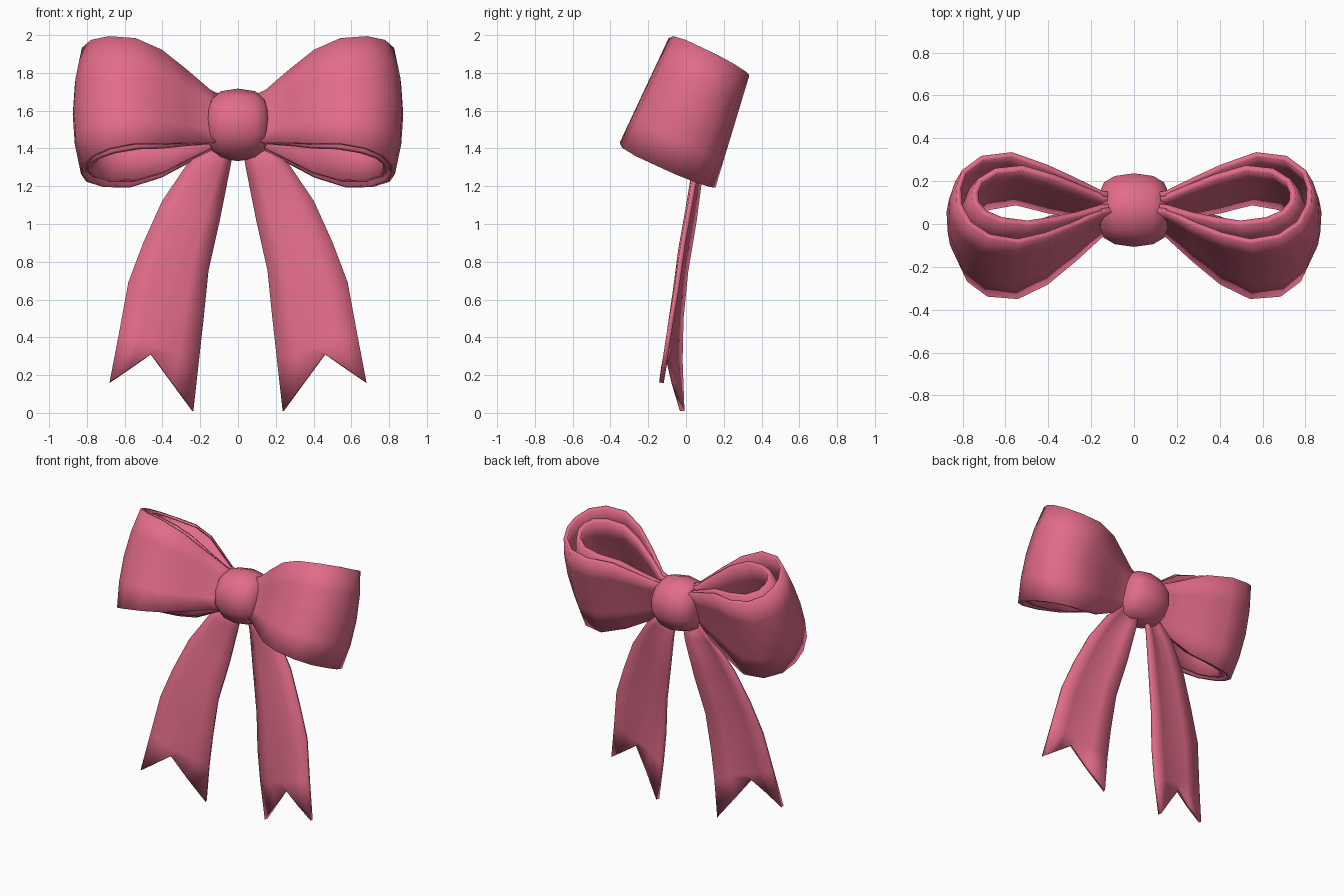
import bpy, bmesh, math
from mathutils import Vector

if "Cube" in bpy.data.objects:
    bpy.data.objects.remove(bpy.data.objects["Cube"])

pink = bpy.data.materials.new("rose pink")
pink.diffuse_color = (0.76, 0.15, 0.25, 1)
pink.use_nodes = True
pink.node_tree.nodes["Principled BSDF"].inputs["Base Color"].default_value = pink.diffuse_color

TILT = math.radians(25)
D_AXIS = Vector((0, math.cos(TILT), -math.sin(TILT)))   # front to back


def grid_object(name, rows, thickness=0, offset=-1, mirror=True, wrap=False, angle=50):
    """Skin rows of points into a strip, then thicken and mirror it."""
    bm = bmesh.new()
    v = [[bm.verts.new(p) for p in r] for r in rows]
    n = len(rows[0])
    for a, b in zip(v, v[1:]):
        for j in range(n if wrap else n - 1):
            k = (j + 1) % n
            bm.faces.new((a[j], b[j], b[k], a[k]))
    if wrap:
        bm.faces.new(v[0])
        bm.faces.new(v[-1])
        bmesh.ops.recalc_face_normals(bm, faces=bm.faces[:])
    me = bpy.data.meshes.new(name)
    bm.to_mesh(me)
    bm.free()
    me.materials.append(pink)
    me.shade_smooth()
    me.set_sharp_from_angle(angle=math.radians(angle))
    ob = bpy.data.objects.new(name, me)
    bpy.context.collection.objects.link(ob)
    if thickness:
        m = ob.modifiers.new("thickness", 'SOLIDIFY')
        m.thickness, m.offset = thickness, offset
    if mirror:
        m = ob.modifiers.new("mirror", 'MIRROR')
        m.use_mirror_merge = False
    return ob


# Loop path: x, depth, half width
LOOP = [(.08, -.05, .13), (.15, -.06, .15), (.28, -.14, .21), (.42, -.21, .27),
        (.57, -.255, .305), (.72, -.235, .325), (.82, -.16, .335), (.87, -.05, .335),
        (.875, .05, .335), (.845, .15, .33), (.75, .235, .32), (.60, .26, .31),
        (.42, .19, .275), (.28, .125, .21), (.15, .06, .15), (.08, .05, .13)]


def loop_rows(scales, sw):
    """scales(t, d) gives x and depth scale at position t across the ribbon."""
    rows = []
    for x0, d, w in LOOP:
        tilt = math.radians(21 - 16 * d)                 # back wall stands steeper
        w_axis = Vector((0, math.sin(tilt), math.cos(tilt)))
        row = []
        for t in (-1, -.5, 0, .5, 1):
            sx, sd = scales(t, d)
            x = .08 + (x0 - .08) * sx
            s = min(x / .5, 1)
            c = Vector((0, .065 - .055 * s, 1.525 + .075 * s))
            p = c + D_AXIS * d * sd + w_axis * w * sw * t
            p.x = x * (1 - .05 * t * t * s)
            row.append(p)
        rows.append(row)
    return rows


# Outer and nested inner ribbon loops; the gap between them opens upwards
grid_object("outer_loops", loop_rows(lambda t, d: (1, 1), 1), .025)
grid_object("inner_loops",
            loop_rows(lambda t, d: (.93 - .03 * t, .72 + .25 * d - .03 * t), .96), .03)

# Hanging tails: inner edge and outer edge (x, y, z) per section
TAIL = [((.02, .08, 1.45), (.10, .07, 1.47)), ((.05, .08, 1.28), (.27, .06, 1.31)),
        ((.10, .045, 1.02), (.40, .025, 1.12)), ((.16, .0, .75), (.50, -.015, .90)),
        ((.185, -.025, .50), (.58, -.045, .69)), ((.21, -.03, .28), (.63, -.09, .42)),
        ((.24, -.02, .01), (.68, -.13, .16))]
rows = []
for i, (a, b) in enumerate(TAIL):
    row = []
    for u in (0, .25, .5, .75, 1):
        p = Vector(a).lerp(Vector(b), u)
        p.y -= .025 * math.sin(math.pi * u)              # soft forward bulge
        if i == len(TAIL) - 1:
            p.z += .225 * (1 - abs(2 * u - 1))           # swallowtail notch
        row.append(p)
    rows.append(row)
grid_object("tails", rows, .025, 0)

# Centre knot turned around the x axis
PROFILE = [(-.165, .08), (-.14, .145), (-.09, .178), (0, .192),
           (.09, .178), (.14, .145), (.165, .08)]
rows = [[(x, .065 + .94 * r * math.sin(a), 1.525 + r * math.cos(a))
         for a in (2 * math.pi * k / 10 for k in range(10))] for x, r in PROFILE]
grid_object("knot", rows, mirror=False, wrap=True, angle=60)
